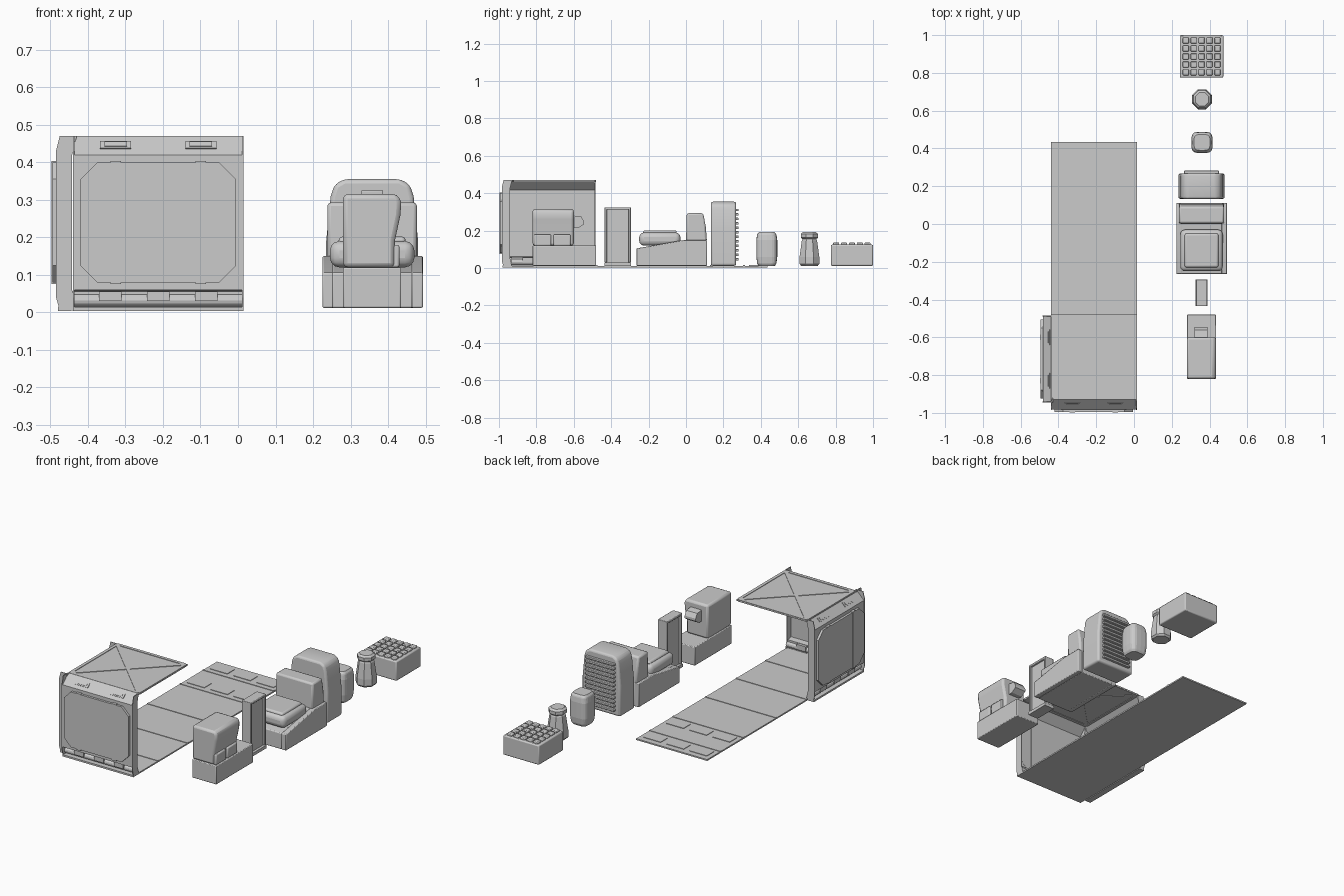
import bpy, bmesh, math
from mathutils import Matrix, Vector

default_cube = bpy.data.objects.get("Cube")
if default_cube:
    bpy.data.objects.remove(default_cube, do_unlink=True)

grey = bpy.data.materials.new("plain_grey")
grey.use_nodes = True
grey_value = (0.6, 0.6, 0.6, 1)
grey.diffuse_color = grey_value
grey.node_tree.nodes["Principled BSDF"].inputs["Base Color"].default_value = grey_value


def finish(name, bm, bevel=0.0, segments=2, matrix=None):
    """Turn a bmesh into a named grey object, optionally bevelled."""
    if matrix:
        bm.transform(matrix)
    bmesh.ops.recalc_face_normals(bm, faces=bm.faces[:])
    mesh = bpy.data.meshes.new(name)
    bm.to_mesh(mesh)
    bm.free()
    mesh.materials.append(grey)
    obj = bpy.data.objects.new(name, mesh)
    bpy.context.collection.objects.link(obj)
    if bevel:
        mod = obj.modifiers.new("soft_edges", 'BEVEL')
        mod.width = bevel
        mod.segments = segments
        mod.limit_method = 'ANGLE'
        bpy.ops.object.select_all(action='DESELECT')
        obj.select_set(True)
        bpy.context.view_layer.objects.active = obj
        bpy.ops.object.shade_smooth_by_angle(angle=math.radians(40))
    return obj


def prism(name, points, axis, start, end, bevel=0.0, segments=2, matrix=None):
    """Extrude a 2D outline along one axis."""
    place = {'x': lambda p, q, t: (t, p, q),
             'y': lambda p, q, t: (p, t, q),
             'z': lambda p, q, t: (p, q, t)}[axis]
    bm = bmesh.new()
    rings = [[bm.verts.new(place(p, q, t)) for p, q in points] for t in (start, end)]
    bm.faces.new(rings[0])
    bm.faces.new(rings[1])
    for i in range(len(points)):
        j = (i + 1) % len(points)
        bm.faces.new((rings[0][i], rings[0][j], rings[1][j], rings[1][i]))
    return finish(name, bm, bevel, segments, matrix)


def box(name, x, y, z, bevel=0.0, segments=2, matrix=None):
    outline = [(x[0], y[0]), (x[1], y[0]), (x[1], y[1]), (x[0], y[1])]
    return prism(name, outline, 'z', z[0], z[1], bevel, segments, matrix)


def strip(name, a, b, width, z):
    """Flat bar between two points on a horizontal surface."""
    a, b = Vector(a), Vector(b)
    side = (b - a).orthogonal().normalized() * width / 2
    prism(name, [a + side, b + side, b - side, a - side], 'z', z[0], z[1])


def lathe(name, profile, sides, centre, turn=0.0, power=1.0):
    """Stack rings of (radius, height); a low power squares the plan."""
    bm = bmesh.new()
    rings = []
    for radius, z in profile:
        ring = []
        for i in range(sides):
            a = math.tau * i / sides + turn
            c, s = math.cos(a), math.sin(a)
            ring.append(bm.verts.new((
                centre[0] + radius * math.copysign(abs(c) ** power, c),
                centre[1] + radius * math.copysign(abs(s) ** power, s), z)))
        rings.append(ring)
    for low, high in zip(rings, rings[1:]):
        for i in range(sides):
            j = (i + 1) % sides
            bm.faces.new((low[i], low[j], high[j], high[i]))
    bm.faces.new(rings[0])
    bm.faces.new(rings[-1])
    return finish(name, bm)


# Wall module: u runs along the wall, d points outward, z is up
def wall(label, u0, u1, matrix):
    m = {"matrix": matrix}
    width = u1 - u0
    skin = [(0, .47), (.052, .42), (.052, .06), (.02, .055), (.02, .012),
            (.017, .012), (.017, .058), (.049, .063), (.049, .418), (0, .465)]
    prism(label + "_skin", skin, 'x', u0, u1, **m)

    # Octagonal outer panel with ribs
    a, b, c = u0 + .02, u1 - .02, .045
    low, high = .08, .4
    panel = [(a + c, low), (b - c, low), (b, low + c), (b, high - c),
             (b - c, high), (a + c, high), (a, high - c), (a, low + c)]
    prism(label + "_panel", panel, 'y', .048, .065, **m)
    for k, f in enumerate((.25, .75)):
        mid = u0 + width * f
        box(f"{label}_rib_{k}", (mid - .014, mid + .014), (.046, .0675), (low - .004, high + .004), **m)
        # Vents on the sloping band
        for half, long, lift in ((.014, .041, .003), (.008, .03, .006)):
            dx, dz, nx, nz = .72 * half, -.69 * half, .69 * lift, .72 * lift
            vent = [(.026 - dx, .445 - dz), (.026 + dx, .445 + dz),
                    (.026 + dx + nx, .445 + dz + nz), (.026 - dx + nx, .445 - dz + nz)]
            prism(f"{label}_vent_{k}", vent, 'x', mid - long, mid + long, **m)

    # Pipe and its brackets along the foot
    ring = [(.02 + .016 * math.cos(t), .032 + .016 * math.sin(t))
            for t in (math.tau * i / 12 for i in range(12))]
    prism(label + "_pipe", ring, 'x', u0, u1, **m)
    for k in range(3):
        mid = u0 + width * (.22 + .28 * k)
        box(f"{label}_bracket_{k}", (mid - .03, mid + .03), (.001, .042), (.03, .056), **m)
    box(label + "_sill", (u0, u1), (.015, .05), (.004, .014), **m)

    # End fins
    fin = [(0, .47), (.045, .47), (.055, .43), (.055, .04),
           (.045, .005), (0, .005), (.012, .06), (.012, .42)]
    for k, u in enumerate((u0, u1 - .004)):
        prism(f"{label}_fin_{k}", fin, 'x', u, u + .004, **m)


wall("front_wall", -.44, .015,
     Matrix(((1, 0, 0, 0), (0, -1, 0, -.93), (0, 0, 1, 0), (0, 0, 0, 1))))
wall("side_wall", -.945, -.485,
     Matrix(((0, -1, 0, -.43), (1, 0, 0, 0), (0, 0, 1, 0), (0, 0, 0, 1))))

# Floor with seams and inset tiles
left, right, back = -.44, .015, .435
box("floor", (left, right), (-.98, back), (.004, .012))
for i, y in enumerate((-.75, -.48, -.2, .1, .31)):
    strip(f"floor_seam_{i}", (left, y), (right, y), .012, (.012, .015))
for row, y in enumerate((.37, .16)):
    for k in range(3):
        x = left + .08 + k * .148
        box(f"floor_tile_{row}_{k}", (x - .055, x + .055), (y - .032, y + .032), (.012, .015))

# Ceiling with a border and crossed ribs
near, far = -.93, -.48
box("ceiling", (left, right), (near, far), (.462, .467))
corners = [(left + .01, near + .01), (right - .01, near + .01),
           (right - .01, far - .01), (left + .01, far - .01)]
for i in range(4):
    strip(f"ceiling_border_{i}", corners[i], corners[(i + 1) % 4], .018, (.459, .47))
for i in range(2):
    strip(f"ceiling_cross_{i}", corners[i], corners[i + 2], .02, (.459, .47))

# Console with a recessed side
ground = .012
box("console_base", (.28, .435), (-.82, -.48), (ground, .12), .004)
head = [(.28, .12), (.28, .315), (.425, .315), (.435, .295),
        (.433, .26), (.418, .19), (.418, .12)]
prism("console_head", head, 'y', -.82, -.6, .012)
for i, y in enumerate((-.812, -.708)):
    box(f"console_pad_{i}", (.4, .43), (y, y + .09), (.12, .18), .005)
spout = [(-.6, .28), (-.56, .275), (-.545, .25), (-.545, .235), (-.575, .215), (-.6, .215)]
prism("console_spout", spout, 'x', .32, .39)

# Thin upright locker on a foot plate
box("locker_foot", (.325, .39), (-.435, -.295), (ground, .03))
box("locker_core", (.34, .375), (-.43, -.3), (.03, .322))
for i, y in enumerate((-.435, -.307)):
    box(f"locker_flange_{i}", (.328, .387), (y, y + .012), (.03, .325), .003)
box("locker_cap", (.328, .387), (-.435, -.295), (.312, .325), .003)

# Seat
side = [(-.265, ground), (.112, ground), (.112, .15), (-.01, .15), (-.265, .105)]
prism("seat_base", side, 'x', .25, .465, .004)
for i, x in enumerate((.225, .463)):
    prism(f"seat_arm_{i}", side, 'x', x, x + .03, .004)
box("seat_cushion", (.245, .47), (-.25, -.03), (.12, .19), .025, 3)
box("seat_cushion_top", (.268, .447), (-.23, -.05), (.18, .202), .014, 3)
backrest = [(0, .14), (.112, .14), (.106, .22), (.092, .293), (.004, .293)]
prism("seat_backrest", backrest, 'x', .238, .477, .01)

# Rounded cabinet with slats behind
cabinet = [(.235, ground), (.235, .19), (.247, .31), (.257, .34), (.282, .355),
           (.433, .355), (.458, .34), (.468, .31), (.48, .19), (.48, ground)]
prism("cabinet", cabinet, 'y', .133, .268, .012, 3)
for i in range(12):
    z = .04 + i * .024
    box(f"cabinet_slat_{i}", (.265, .45), (.262, .282), (z, z + .013), .003)

# Squarish canister
canister = [(.044, ground), (.05, .022), (.052, .028), (.056, .06), (.056, .15),
            (.052, .176), (.05, .182), (.042, .192)]
lathe("canister", canister, 24, (.36, .432), power=.5)

# Eight-sided bottle
bottle = [(.048, ground), (.057, .022), (.057, .06), (.044, .148), (.04, .155),
          (.05, .163), (.05, .182), (.038, .192)]
lathe("bottle", bottle, 8, (.36, .66), math.pi / 8)

# Crate with a grid of square studs
box("crate", (.243, .473), (.775, 1), (ground, .125), .006)
for i in range(5):
    for j in range(5):
        x, y = .274 + i * .042, .803 + j * .042
        box(f"crate_stud_{i}_{j}", (x - .016, x + .016), (y - .016, y + .016), (.12, .136), .004)
